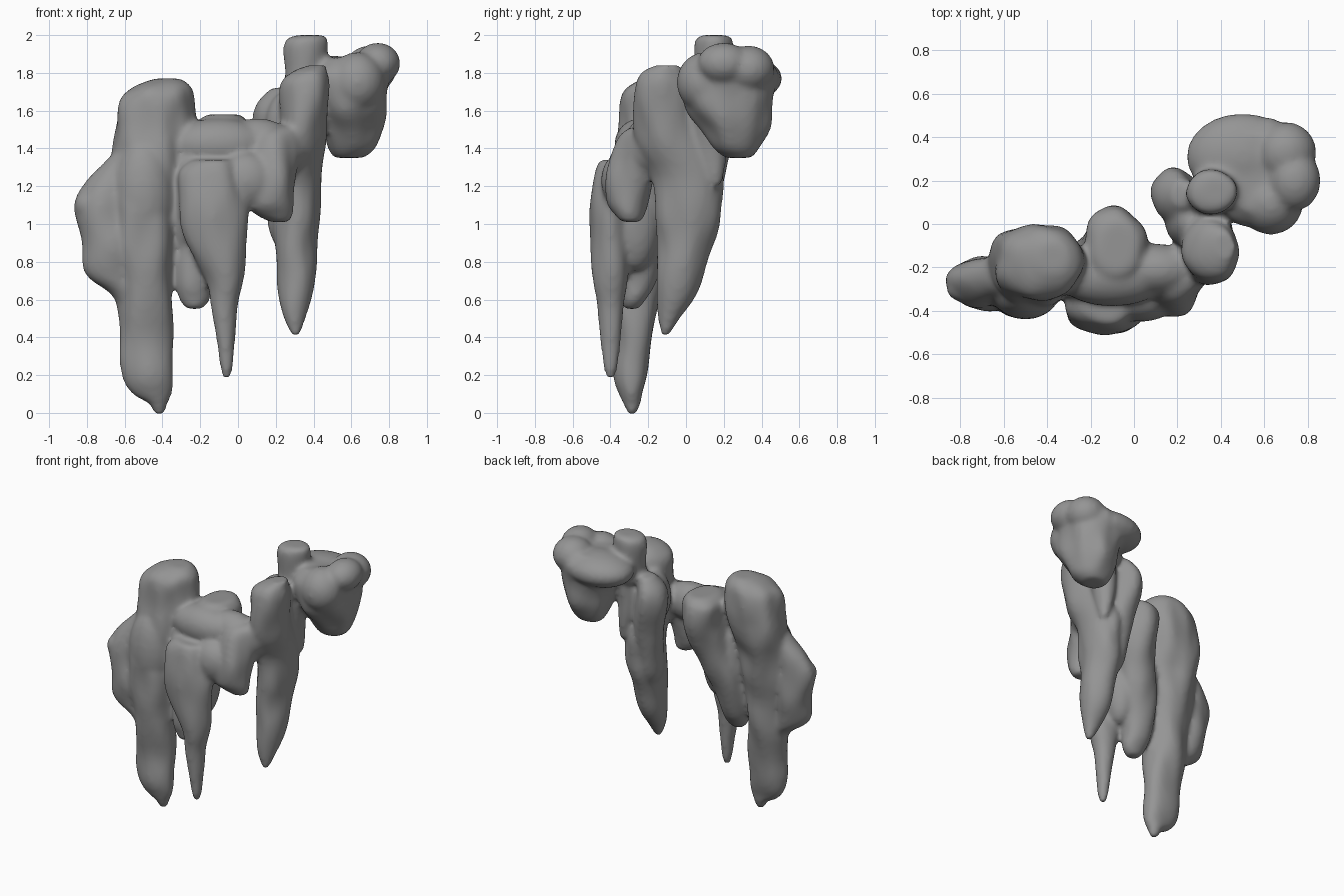
import bpy, bmesh, math
from mathutils import Vector, noise

SIDES, STEPS = 32, 5
bm = bmesh.new()


def spline(a, b, c, d, t):
    return 0.5 * (2*b + (c - a)*t + (2*a - 5*b + 4*c - d)*t*t + (3*b - a - 3*c + d)*t**3)


def drip(sections, lump=0.16):
    """Loft lumpy ellipses through (z, x, y, rx, ry) sections, top to bottom."""
    s = [sections[0]] + sections + [sections[-1]]
    rows = []
    for i in range(1, len(s) - 2):
        for k in range(STEPS):
            rows.append([spline(*q, k / STEPS) for q in zip(*s[i-1:i+3])])
    rows.append(sections[-1])
    rings = []
    for z, x, y, rx, ry in rows:
        ring = []
        for j in range(SIDES):
            a = 2 * math.pi * j / SIDES
            dx, dy = max(rx, .008) * math.cos(a), max(ry, .008) * math.sin(a)
            p = Vector(((x + dx) * 8, (y + dy) * 8, z * 4))
            f = 1 + lump * noise.noise(p)
            ring.append(bm.verts.new((x + dx * f, y + dy * f, z)))
        rings.append(ring)
    for r0, r1 in zip(rings, rings[1:]):
        for j in range(SIDES):
            k = (j + 1) % SIDES
            bm.faces.new((r0[j], r1[j], r1[k], r0[k]))
    bm.faces.new(rings[0])
    bm.faces.new(rings[-1][::-1])


def lobe(x, y, z, rx, ry, rz):
    """Rounded lump."""
    vs = bmesh.ops.create_uvsphere(bm, u_segments=24, v_segments=14, radius=1)["verts"]
    for v in vs:
        v.co = (x + v.co.x * rx, y + v.co.y * ry, z + v.co.z * rz)


# tall left column
drip([(1.77, -.37, -.15, .07, .07), (1.73, -.4, -.17, .15, .14), (1.66, -.425, -.18, .2, .175),
      (1.5, -.44, -.18, .22, .18), (1.36, -.47, -.2, .2, .18),
      (1.2, -.5, -.24, .19, .18), (1.0, -.5, -.26, .18, .17), (.7, -.49, -.27, .15, .145),
      (.4, -.485, -.28, .145, .105), (.2, -.475, -.29, .13, .09), (.1, -.455, -.29, .1, .06),
      (.05, -.425, -.285, .05, .045), (-.01, -.415, -.285, .025, .02)])
lobe(-.5, -.31, 1.15, .16, .13, .3)
# left side bulge
drip([(1.36, -.6, -.24, .08, .08), (1.2, -.68, -.26, .15, .1), (1.08, -.705, -.27, .16, .11),
      (.9, -.69, -.28, .145, .12), (.73, -.67, -.28, .14, .1), (.63, -.58, -.28, .09, .08),
      (.5, -.53, -.28, .06, .06)])
lobe(-.78, -.3, 1.1, .085, .06, .08)
# front drip
drip([(1.34, -.13, -.36, .12, .09), (1.27, -.15, -.38, .17, .1), (1.1, -.13, -.4, .18, .11),
      (.9, -.11, -.4, .165, .105), (.7, -.07, -.4, .105, .09), (.56, -.07, -.4, .075, .07),
      (.4, -.065, -.4, .05, .055), (.25, -.06, -.4, .035, .04), (.18, -.06, -.4, .02, .02)])
# middle back drip
drip([(1.58, -.08, -.1, .09, .12), (1.52, -.09, -.1, .145, .18), (1.35, -.09, -.1, .145, .17),
      (1.15, -.13, -.15, .14, .15), (.9, -.21, -.22, .13, .13), (.7, -.24, -.26, .1, .1),
      (.6, -.23, -.28, .08, .06), (.55, -.23, -.29, .04, .04)])
# ridges that tie the middle to its neighbours
lobe(-.1, -.24, 1.42, .26, .14, .14)
lobe(.1, -.21, 1.42, .2, .12, .14)
lobe(-.25, -.25, 1.12, .13, .13, .33)
lobe(.04, -.34, 1.23, .16, .11, .15)
lobe(-.1, -.27, 1.05, .12, .14, .3)
# short blunt drip
drip([(1.52, .22, -.2, .08, .07), (1.47, .19, -.23, .125, .12), (1.28, .17, -.29, .145, .13),
      (1.12, .17, -.31, .135, .11), (1.05, .19, -.3, .1, .08), (1.01, .22, -.29, .05, .05)])
lobe(.27, -.18, 1.4, .1, .12, .13)
# right pointed drip
drip([(1.84, .42, -.1, .05, .07), (1.8, .38, -.12, .1, .12), (1.72, .355, -.12, .135, .15),
      (1.5, .35, -.1, .125, .17),
      (1.25, .32, .01, .125, .185), (1.0, .315, .01, .12, .17), (.8, .31, -.02, .11, .135),
      (.6, .3, -.06, .085, .095), (.49, .3, -.09, .055, .055), (.41, .305, -.11, .02, .02)])
# rear drips behind it
drip([(1.72, .23, .14, .05, .06), (1.62, .19, .13, .1, .12), (1.48, .19, .13, .11, .12),
      (1.2, .23, .1, .09, .1), (.98, .23, .07, .07, .08), (.85, .26, .04, .04, .04)])
drip([(1.75, .4, .12, .1, .12), (1.5, .38, .12, .08, .1), (1.3, .39, .15, .05, .06),
      (1.21, .4, .16, .03, .03)])
lobe(.25, .02, 1.5, .11, .13, .2)
# top knob
drip([(2.0, .39, .15, .07, .07), (1.96, .36, .15, .115, .1), (1.8, .36, .15, .11, .1),
      (1.65, .36, .13, .12, .1)])
# large hanging clump
drip([(1.88, .6, .23, .18, .2), (1.78, .58, .23, .24, .26), (1.62, .6, .23, .19, .23),
      (1.5, .6, .26, .165, .18), (1.4, .6, .27, .13, .12), (1.35, .59, .28, .08, .07)])
lobe(.74, .2, 1.85, .12, .14, .11)
lobe(.7, .33, 1.82, .14, .14, .125)
lobe(.63, .1, 1.75, .15, .15, .16)
lobe(.5, .31, 1.77, .26, .2, .12)

bmesh.ops.recalc_face_normals(bm, faces=bm.faces)
mesh = bpy.data.meshes.new("hanging_rock_cluster")
bm.to_mesh(mesh)
bm.free()
rock = bpy.data.objects.new("hanging_rock_cluster", mesh)
bpy.context.collection.objects.link(rock)

# dark stone
stone = bpy.data.materials.new("dark_stone")
stone.diffuse_color = (.3, .3, .3, 1)
mesh.materials.append(stone)

# fuse everything into one smooth skin
fuse = rock.modifiers.new("fuse", 'REMESH')
fuse.mode = 'VOXEL'
fuse.voxel_size = .016
fuse.use_smooth_shade = True
soften = rock.modifiers.new("soften", 'SMOOTH')
soften.factor = .5
soften.iterations = 9
